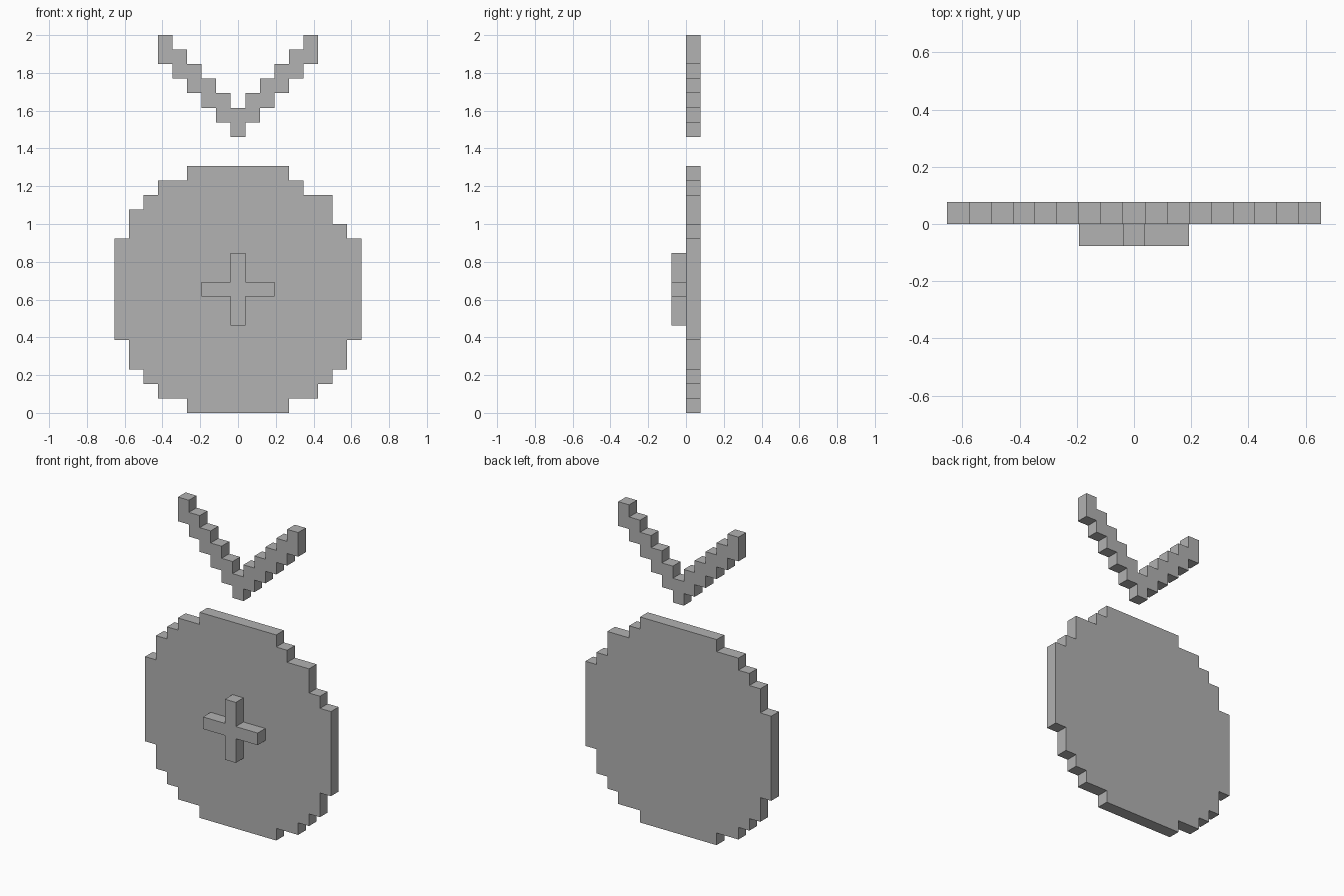
import bpy
import bmesh

if "Cube" in bpy.data.objects:
    bpy.data.objects.remove(bpy.data.objects["Cube"], do_unlink=True)

U = 2 / 26  # edge length of one block

grey = bpy.data.materials.new("plain_grey")
GREY = (0.445, 0.445, 0.445, 1)
grey.use_nodes = True
grey.diffuse_color = GREY
grey.node_tree.nodes["Principled BSDF"].inputs["Base Color"].default_value = GREY


def stepped_side(values, start):
    """Staircase along one side, keeping only its corners."""
    points = []
    for i, value in enumerate(values):
        if i == 0 or value != values[i - 1]:
            points.append((value, start + i))
        if i == len(values) - 1 or value != values[i + 1]:
            points.append((value, start + i + 1))
    return points


def stepped_plate(name, spans, start, front, columns=False):
    """One-block-thick plate from (low, high) spans, one per row or column."""
    low = stepped_side([s[0] for s in spans], start)
    high = stepped_side([s[1] for s in spans], start)
    outline = low + high[::-1]
    if columns:
        outline = [(b, a) for a, b in outline]

    bm = bmesh.new()
    face = bm.faces.new([bm.verts.new((x * U, front * U, z * U)) for x, z in outline])
    result = bmesh.ops.extrude_face_region(bm, geom=[face], use_keep_orig=True)
    moved = [v for v in result["geom"] if isinstance(v, bmesh.types.BMVert)]
    bmesh.ops.translate(bm, verts=moved, vec=(0, U, 0))
    bmesh.ops.recalc_face_normals(bm, faces=bm.faces)
    mesh = bpy.data.meshes.new(name)
    bm.to_mesh(mesh)
    bm.free()
    mesh.materials.append(grey)
    obj = bpy.data.objects.new(name, mesh)
    bpy.context.collection.objects.link(obj)
    return obj


# Round blocky disc: half widths per row from the bottom, slightly uneven at the top
left = [3.5, 5.5, 6.5, 7.5, 7.5] + [8.5] * 7 + [7.5, 7.5, 6.5, 5.5, 3.5]
right = [3.5, 5.5, 6.5, 7.5, 7.5] + [8.5] * 7 + [7.5, 6.5, 6.5, 4.5, 3.5]
stepped_plate("disc", [(-a, b) for a, b in zip(left, right)], 0, 0)

# Raised cross on the front of the disc
arms = [0.5, 0.5, 2.5, 0.5, 0.5]
stepped_plate("front_cross", [(-a, a) for a in arms], 6, -1)

# Stepped V floating above the disc
steps = [(19 + abs(k), 21 + abs(k)) for k in range(-5, 6)]
stepped_plate("upper_v", steps, -5.5, 0, columns=True)
